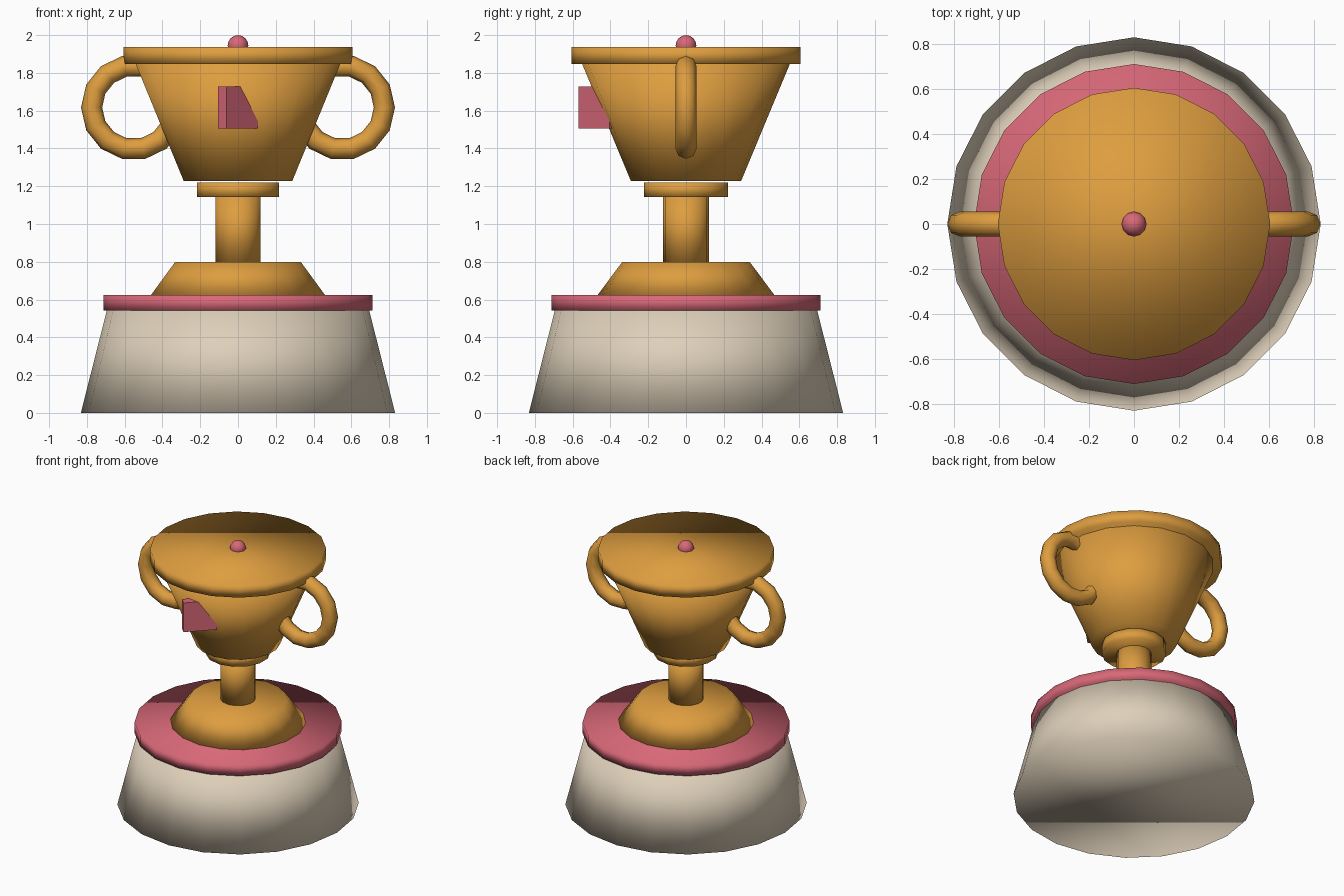
import bpy, math

if "Cube" in bpy.data.objects:
    bpy.data.objects.remove(bpy.data.objects["Cube"])


def material(name, rgb):
    m = bpy.data.materials.new(name)
    m.diffuse_color = (*rgb, 1)
    m.use_nodes = True
    m.node_tree.nodes["Principled BSDF"].inputs["Base Color"].default_value = m.diffuse_color
    return m


gold = material("gold", (0.73, 0.34, 0.05))
pink = material("pink", (0.69, 0.138, 0.188))
stone = material("stone", (0.73, 0.63, 0.49))


def finish(name, mat, smooth=True):
    ob = bpy.context.object
    ob.name = name
    ob.data.materials.append(mat)
    if smooth:
        bpy.ops.object.shade_smooth()
    return ob


def drum(name, mat, sides, z0, z1, r0, r1):
    """Closed tapered drum between two heights."""
    bpy.ops.mesh.primitive_cone_add(vertices=sides, radius1=r0, radius2=r1,
                                    depth=z1 - z0, location=(0, 0, (z0 + z1) / 2))
    return finish(name, mat)


# Plinth, foot, stem and bowl, from the ground up
drum("plinth", stone, 20, 0.0, 0.541, 0.832, 0.695)
drum("plinth_band", pink, 20, 0.541, 0.625, 0.713, 0.713)
drum("foot", gold, 18, 0.625, 0.80, 0.467, 0.337)
drum("stem", gold, 14, 0.80, 1.142, 0.122, 0.122)
drum("collar", gold, 14, 1.142, 1.22, 0.222, 0.222)
drum("bowl", gold, 18, 1.228, 1.848, 0.292, 0.55)
drum("rim", gold, 20, 1.848, 1.938, 0.607, 0.607)

# Ring handles, one on each side, sunk into the bowl
for side, label in ((-1, "left"), (1, "right")):
    bpy.ops.mesh.primitive_torus_add(major_segments=14, minor_segments=8,
                                     major_radius=0.223, minor_radius=0.056,
                                     location=(side * 0.552, 0, 1.617),
                                     rotation=(math.pi / 2, 0, 0))
    finish(label + "_handle", gold)

# Knob on top
bpy.ops.mesh.primitive_uv_sphere_add(segments=12, ring_count=8, radius=0.055,
                                     location=(0, 0, 1.945))
finish("knob", pink)

# Slanted plate on the front of the bowl
bpy.ops.mesh.primitive_cube_add(size=1, location=(0, -0.465, 1.616),
                                rotation=(0, 0, math.radians(45)))
bpy.context.object.scale = (0.233, 0.064, 0.222)
finish("front_plate", pink, smooth=False)
